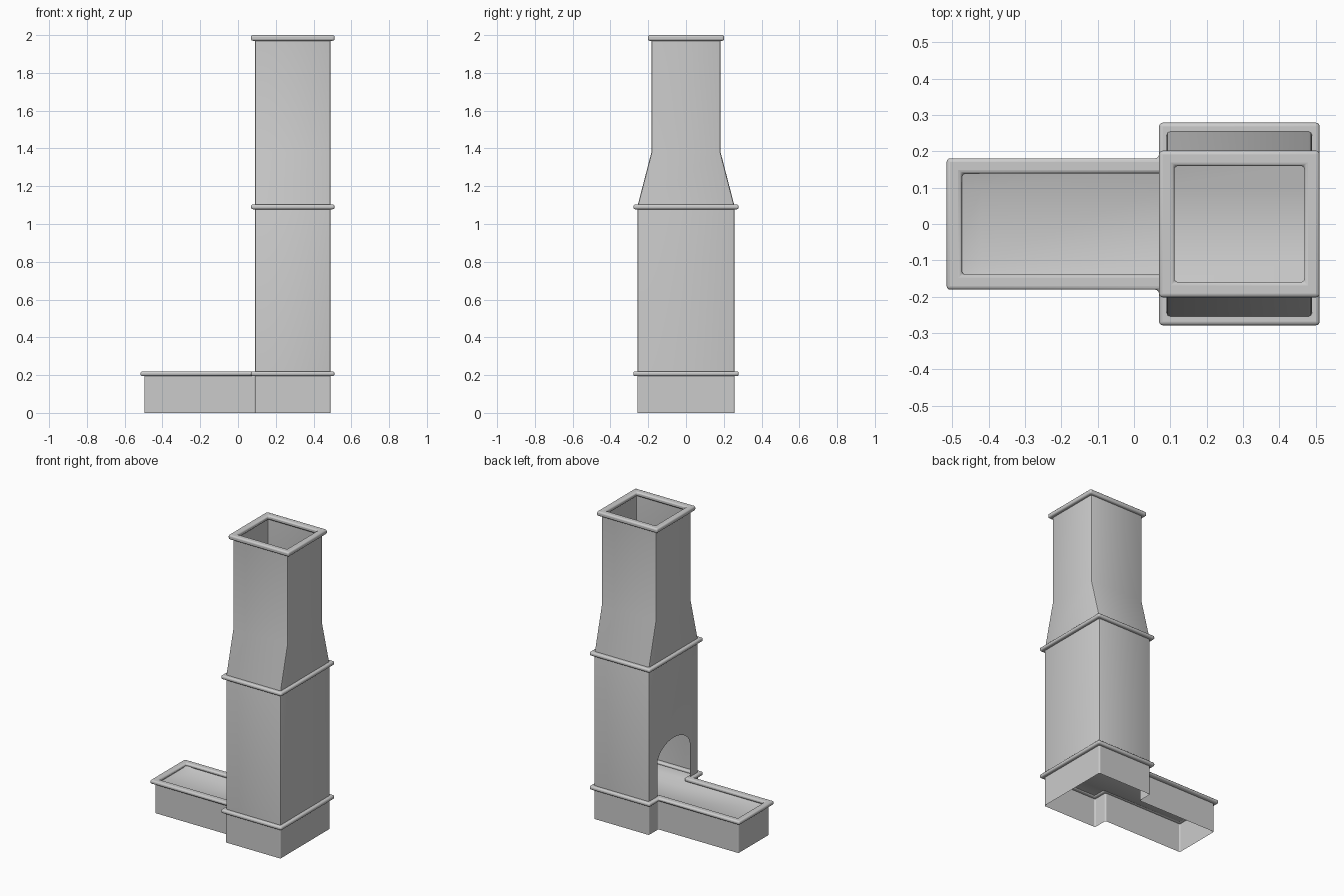
import bpy, bmesh, math

if "Cube" in bpy.data.objects:
    bpy.data.objects.remove(bpy.data.objects["Cube"])

X0, X1, HY = 0.09, 0.49, 0.258      # tower footprint
TX, TY = -0.495, 0.16               # trough end and half width


def make(name, verts, faces, bevel=0, angle=35):
    me = bpy.data.meshes.new(name)
    me.from_pydata(verts, [], faces)
    bm = bmesh.new()
    bm.from_mesh(me)
    bmesh.ops.remove_doubles(bm, verts=bm.verts, dist=1e-5)
    bmesh.ops.recalc_face_normals(bm, faces=bm.faces)
    bm.to_mesh(me)
    bm.free()
    ob = bpy.data.objects.new(name, me)
    bpy.context.collection.objects.link(ob)
    if bevel:
        m = ob.modifiers.new("Bevel", 'BEVEL')
        m.width, m.segments, m.limit_method = bevel, 3, 'ANGLE'
    bpy.ops.object.select_all(action='DESELECT')
    ob.select_set(True)
    bpy.context.view_layer.objects.active = ob
    bpy.ops.object.shade_smooth_by_angle(angle=math.radians(angle))
    return ob


def sweep(name, path, profile, closed, bevel):
    """Sweep (offset, z) profile round a right-angled counter-clockwise path."""
    n, k = len(path), len(profile)
    verts = []
    for i, (x, y) in enumerate(path):
        nx = ny = 0
        for a, b in ((path[i - 1], path[i]), (path[i], path[(i + 1) % n])):
            dx, dy = b[0] - a[0], b[1] - a[1]
            l = math.hypot(dx, dy)
            nx, ny = nx + dy / l, ny - dx / l
        verts += [(x + nx * d, y + ny * d, z) for d, z in profile]
    faces = []
    for i in range(n):
        for j in range(k if closed else k - 1):
            a, b, j2 = i * k, (i + 1) % n * k, (j + 1) % k
            faces.append((a + j, b + j, b + j2, a + j2))
    return make(name, verts, faces, bevel)


def rim(name, path, z0, z1):
    w = 0.021
    return sweep(name, path, [(-w, z0), (w, z0), (w, z1), (-w, z1)], True, 0.01)


def rect(hy):
    return [(X1, -hy), (X1, hy), (X0, hy), (X0, -hy)]


def rounded_loop(hy, z, r=0.01):
    pts = []
    for c, (sx, sy) in enumerate(((1, 1), (0, 1), (0, -1), (1, -1))):
        cx = X1 - r if sx else X0 + r
        for t in (0, 45, 90):
            a = math.radians(c * 90 + t)
            pts.append((cx + r * math.cos(a), sy * (hy - r) + r * math.sin(a), z))
    return pts


# Base apron: open T-shaped skirt, and its rolled rim
tee = [(X1, -HY), (X1, HY), (X0, HY), (X0, TY),
       (TX, TY), (TX, -TY), (X0, -TY), (X0, -HY)]
sweep("base_skirt", tee, [(0, 0), (0, 0.21)], False, 0.008)
rim("base_rim", tee, 0.195, 0.22)

# Chimney walls with arched opening towards the trough
levels = [(HY, 0.21), (HY, 1.09), (0.183, 1.38), (0.183, 1.985)]
verts = [p for hy, z in levels for p in rounded_loop(hy, z)]
faces = []
for s in range(3):
    for i in range(12):
        if s == 0 and i == 5:
            continue
        a, b, j = s * 12, s * 12 + 12, (i + 1) % 12
        faces.append((a + i, a + j, b + j, b + i))
half, spring, rise = 0.17, 0.43, 0.115
arch = [(X0, half, 0.21)]
for i in range(17):
    t = math.pi * i / 16
    arch.append((X0, half * math.cos(t), spring + rise * math.sin(t)))
arch.append((X0, -half, 0.21))
start = len(verts)
verts += arch
faces.append((5, *range(start, start + len(arch)), 6, 18, 17))
make("chimney_walls", verts, faces)

# Upper rims
rim("middle_rim", rect(HY), 1.078, 1.103)
rim("top_rim", rect(0.181), 1.97, 2.0)

# Shallow dished floor running from trough into tower
xs = [TX, -0.42, X0, X1]
ys = [-HY, -TY, -0.1, 0.1, TY, HY]
verts = [(x, y, 0.178 if abs(y) <= 0.1 and x > -0.45 else 0.203) for x in xs for y in ys]
faces = []
for i in range(3):
    for j in range(5):
        if i == 2 or 0 < j < 4:
            a = i * 6 + j
            faces.append((a, a + 6, a + 7, a + 1))
make("dished_floor", verts, faces, angle=60)
